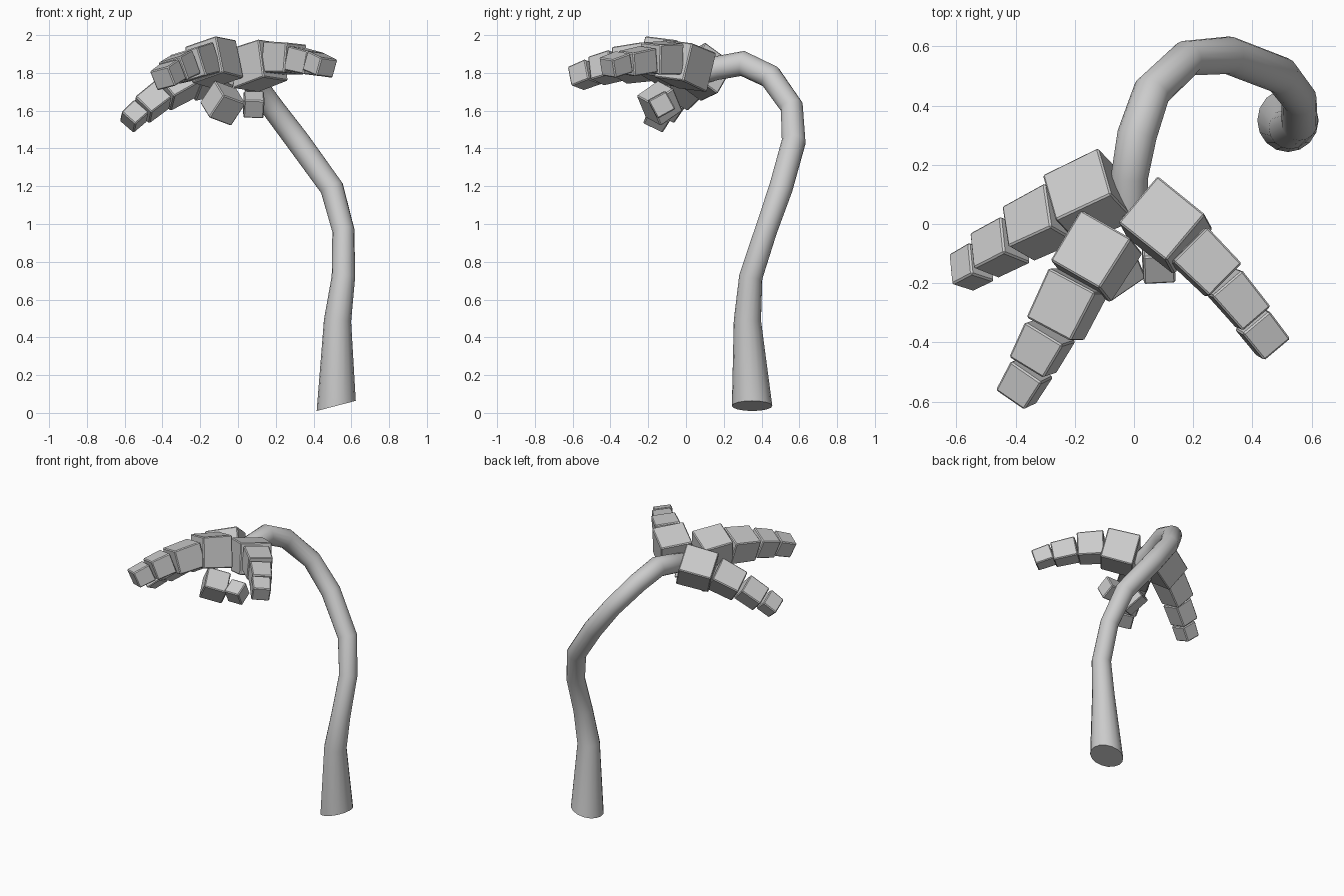
import bpy, bmesh, math
from mathutils import Vector, Matrix, Euler

if "Cube" in bpy.data.objects:
    bpy.data.objects.remove(bpy.data.objects["Cube"])

grey = bpy.data.materials.new("light_grey")
grey.diffuse_color = (0.6, 0.6, 0.6, 1)
grey.use_nodes = True
grey.node_tree.nodes["Principled BSDF"].inputs["Base Color"].default_value = grey.diffuse_color


def finish(bm, name, bevel=0.0):
    bmesh.ops.recalc_face_normals(bm, faces=bm.faces)
    me = bpy.data.meshes.new(name)
    bm.to_mesh(me)
    bm.free()
    ob = bpy.data.objects.new(name, me)
    bpy.context.collection.objects.link(ob)
    me.materials.append(grey)
    if bevel:
        mod = ob.modifiers.new("soft_edges", "BEVEL")
        mod.width = bevel
        mod.segments = 1
    else:
        bpy.context.view_layer.objects.active = ob
        ob.select_set(True)
        bpy.ops.object.shade_smooth_by_angle(angle=math.radians(50))
        ob.select_set(False)
    return ob


# Trunk: rings along a leaning, curling path (x, y, z, radius)
path = [(.52, .35, .037, .107), (.527, .325, .49, .072), (.558, .343, .72, .062),
        (.558, .423, .965, .059), (.497, .502, 1.19, .063), (.32, .57, 1.435, .064),
        (.18, .56, 1.62, .061), (.06, .447, 1.78, .064), (.01, .30, 1.85, .067),
        (-.015, .16, 1.825, .063), (-.015, .04, 1.79, .06)]
SIDES = 16
pts = [Vector(p[:3]) for p in path]
bm = bmesh.new()
rings, axis = [], Vector((1, 0, 0))
for i, p in enumerate(pts):
    a, b = pts[max(i - 1, 0)], pts[min(i + 1, len(pts) - 1)]
    t = (p - a).normalized() + (b - p).normalized()
    t.normalize()
    if i == 0:
        t = Vector((-.26, 0, 1)).normalized()
    axis = (axis - t * axis.dot(t)).normalized()
    other = t.cross(axis)
    rings.append([bm.verts.new(p + path[i][3] * (axis * math.cos(k * math.tau / SIDES)
                  + other * math.sin(k * math.tau / SIDES))) for k in range(SIDES)])
for r0, r1 in zip(rings, rings[1:]):
    for k in range(SIDES):
        bm.faces.new((r0[k], r0[(k + 1) % SIDES], r1[(k + 1) % SIDES], r1[k]))
bm.faces.new(rings[0])
bm.faces.new(rings[-1])
finish(bm, "trunk")


# Frond block: tapered box hung below the centre line of its top face
def block(name, start, end, w0, w1, height, side):
    a, b = Vector(start), Vector(end)
    f = (b - a).normalized()
    s = Vector(side)
    s = (s - f * s.dot(f)).normalized()
    up = s.cross(f)
    if up.z < 0:
        up.negate()
    bm = bmesh.new()
    bmesh.ops.create_cube(bm, size=1)
    for v in bm.verts:
        x, y, z = v.co
        p, w, h = (b, w1, height * .96) if x > 0 else (a, w0, height)
        v.co = p + s * y * w + up * (z - .5) * h
    finish(bm, name, .006)


# Fronds: side direction, then (start, end, start width, end width, height)
fronds = {
    "left_frond": ((.26, -.76, .58), [
        ((-.10, .18, 1.905), (-.288, .09, 1.855), .20, .195, .20),
        ((-.292, .065, 1.83), (-.437, -.008, 1.745), .175, .16, .155),
        ((-.445, -.035, 1.73), (-.55, -.09, 1.645), .14, .135, .13),
        ((-.553, -.115, 1.635), (-.622, -.153, 1.57), .12, .115, .105)]),
    "front_frond": ((.9, -.39, .28), [
        ((-.095, 0, 1.945), (-.2, -.17, 1.967), .205, .20, .21),
        ((-.21, -.19, 1.94), (-.29, -.355, 1.915), .185, .175, .165),
        ((-.305, -.37, 1.905), (-.365, -.485, 1.87), .155, .14, .135),
        ((-.365, -.5, 1.86), (-.42, -.595, 1.82), .13, .12, .115)]),
    "right_frond": ((-.7, -.71, .08), [
        ((.013, .084, 1.915), (.174, -.045, 1.968), .207, .205, .215),
        ((.19, -.068, 1.962), (.31, -.188, 1.955), .165, .155, .165),
        ((.315, -.2, 1.937), (.415, -.32, 1.91), .135, .125, .13),
        ((.413, -.333, 1.91), (.485, -.425, 1.875), .12, .115, .105)]),
}
for name, (side, blocks) in fronds.items():
    for i, (s, e, w0, w1, h) in enumerate(blocks, 1):
        block(f"{name}_block_{i}", s, e, w0, w1, h, side)

# Hanging fruit cubes
for name, loc, size, rot in (("large_fruit", (-.08, -.14, 1.64), .15, (.6, .3, .6)),
                             ("small_fruit", (.083, -.13, 1.632), .107, (.5, .03, .05))):
    bm = bmesh.new()
    bmesh.ops.create_cube(bm, size=size,
                          matrix=Matrix.Translation(loc) @ Euler(rot).to_matrix().to_4x4())
    finish(bm, name, .006)
